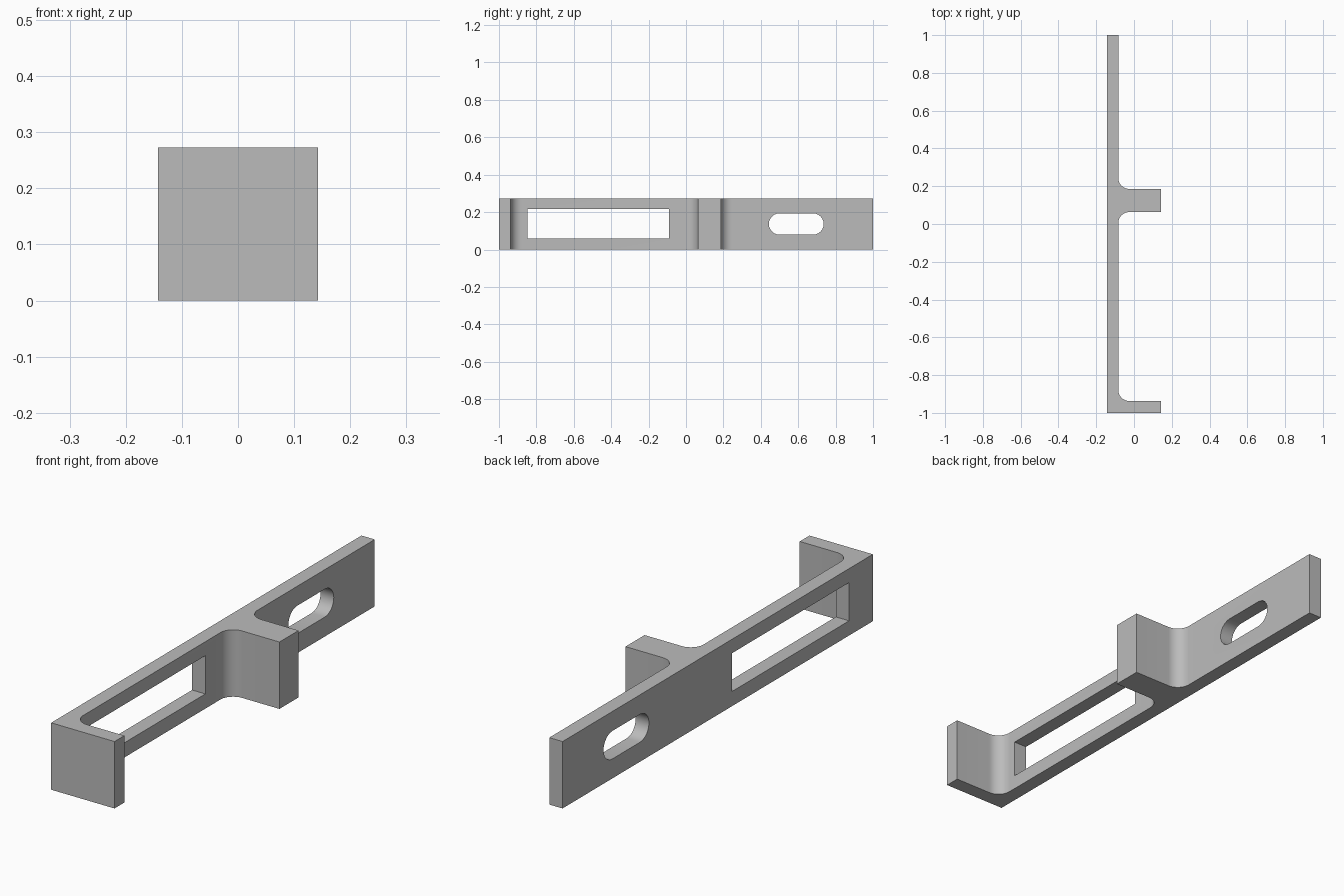
import bpy, bmesh
from math import pi, sin, cos, radians
from mathutils import Vector

cube = bpy.data.objects.get("Cube")
if cube:
    bpy.data.objects.remove(cube, do_unlink=True)

HALF_X, HEIGHT, PLATE_X = 0.143, 0.273, -0.083
FILLET, STEPS = 0.058, 12

grey = bpy.data.materials.new("plain_grey")
grey.use_nodes = True
colour = (0.5, 0.5, 0.5, 1)
grey.diffuse_color = colour
grey.node_tree.nodes["Principled BSDF"].inputs["Base Color"].default_value = colour


def arc(cx, cy, r, start, end):
    """Points along an arc, angles in degrees."""
    angles = [radians(start + (end - start) * i / STEPS) for i in range(STEPS + 1)]
    return [(cx + r * cos(a), cy + r * sin(a)) for a in angles]


def prism(name, points, direction):
    """Extrude a closed outline of 3D points into a solid."""
    bm = bmesh.new()
    face = bm.faces.new([bm.verts.new(p) for p in points])
    new = bmesh.ops.extrude_face_region(bm, geom=[face])["geom"]
    verts = [g for g in new if isinstance(g, bmesh.types.BMVert)]
    bmesh.ops.translate(bm, vec=Vector(direction), verts=verts)
    bmesh.ops.recalc_face_normals(bm, faces=bm.faces)
    mesh = bpy.data.meshes.new(name)
    bm.to_mesh(mesh)
    bm.free()
    mesh.materials.append(grey)
    obj = bpy.data.objects.new(name, mesh)
    bpy.context.collection.objects.link(obj)
    return obj


# Bracket outline: long plate, end lip and middle arm with filleted inner corners
lip_y, arm_low, arm_high = -0.937, 0.063, 0.186
fx = PLATE_X + FILLET
outline = [(-HALF_X, 1), (-HALF_X, -1), (HALF_X, -1), (HALF_X, lip_y)]
outline += arc(fx, lip_y + FILLET, FILLET, 270, 180)
outline += arc(fx, arm_low - FILLET, FILLET, 180, 90)
outline += [(HALF_X, arm_low), (HALF_X, arm_high)]
outline += arc(fx, arm_high + FILLET, FILLET, 270, 180)
outline += [(PLATE_X, 1)]
bracket = prism("bracket", [(x, y, 0) for x, y in outline], (0, 0, HEIGHT))

# Openings through the plate: rectangular window and rounded slot
window = [(-0.847, 0.06), (-0.092, 0.06), (-0.092, 0.216), (-0.847, 0.216)]
mid, r = HEIGHT / 2, 0.057
slot = arc(0.443 + r, mid, r, 90, 270) + arc(0.736 - r, mid, r, -90, 90)
cutters = []
for name, shape in (("window_cutter", window), ("slot_cutter", slot)):
    # The cutters stop short of the fins' tips but clear the plate thickness
    cutter = prism(name, [(-0.2, y, z) for y, z in shape], (0.155, 0, 0))
    cutter.hide_render = True
    cutters.append(cutter)
    mod = bracket.modifiers.new(name, "BOOLEAN")
    mod.operation, mod.solver, mod.object = "DIFFERENCE", "EXACT", cutter

# Apply the cuts, then drop the cutters
bpy.ops.object.select_all(action="DESELECT")
bracket.select_set(True)
bpy.context.view_layer.objects.active = bracket
for cutter in cutters:
    bpy.ops.object.modifier_apply(modifier=cutter.name)
    bpy.data.objects.remove(cutter, do_unlink=True)
bpy.ops.object.shade_smooth_by_angle(angle=radians(30))
